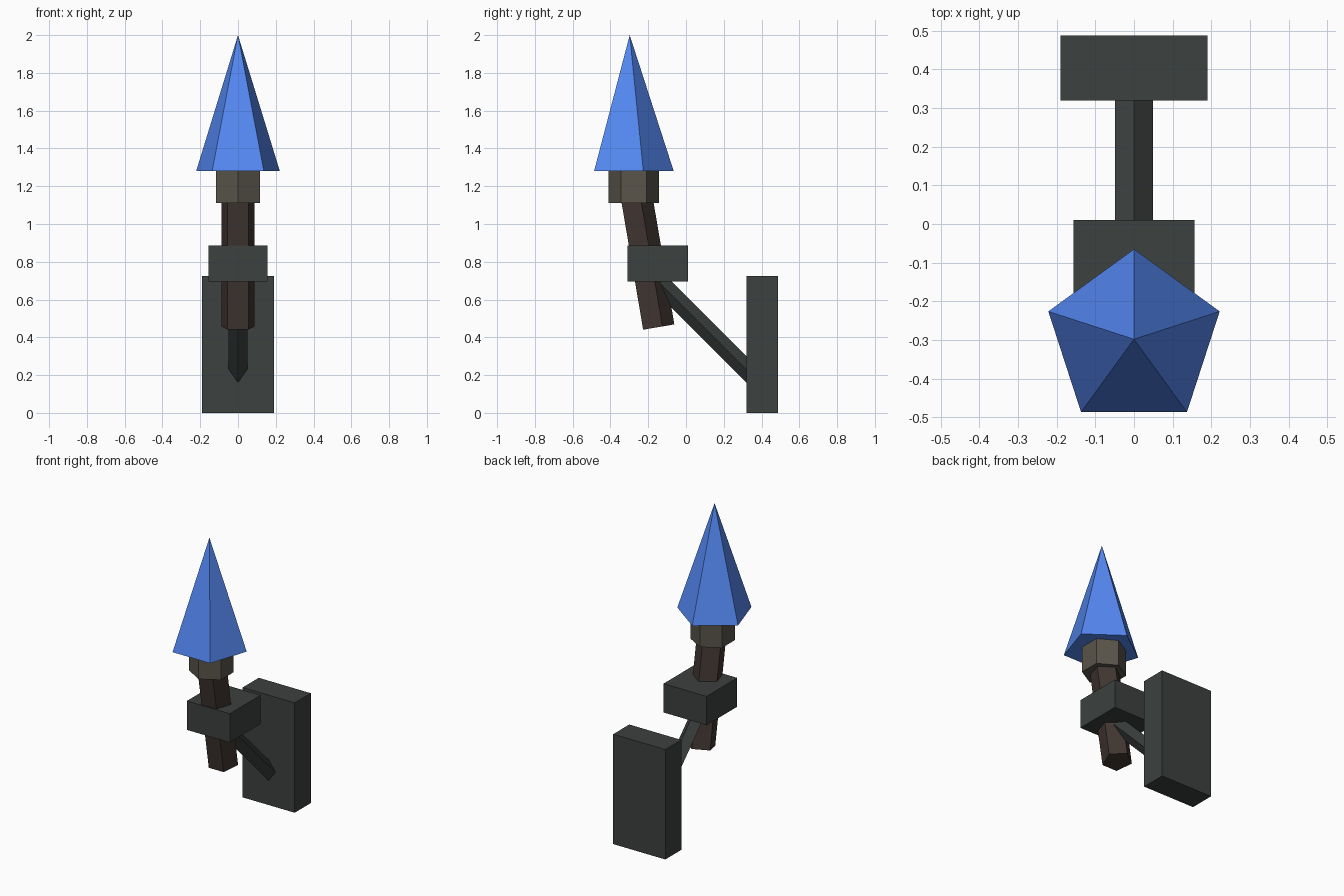
import bpy
from math import radians, pi
from mathutils import Vector

if "Cube" in bpy.data.objects:
    bpy.data.objects.remove(bpy.data.objects["Cube"])


def material(name, rgb):
    m = bpy.data.materials.new(name)
    m.diffuse_color = (*rgb, 1)
    m.use_nodes = True
    m.node_tree.nodes["Principled BSDF"].inputs["Base Color"].default_value = m.diffuse_color
    return m


iron = material("dark_iron", (0.045, 0.052, 0.050))
wood = material("dark_wood", (0.052, 0.036, 0.031))
metal = material("dull_metal", (0.100, 0.090, 0.070))
flame_blue = material("blue_flame", (0.090, 0.250, 0.900))


def finish(name, mat):
    o = bpy.context.object
    o.name = name
    o.data.materials.append(mat)
    return o


def box(name, lo, hi, mat):
    lo, hi = Vector(lo), Vector(hi)
    bpy.ops.mesh.primitive_cube_add(size=1, location=(lo + hi) / 2)
    o = finish(name, mat)
    o.scale = hi - lo
    return o


def prism(name, sides, r, a, b, mat, tip=None):
    """Straight prism or cone from a to b in the x = const plane, one corner towards +y."""
    a, b = Vector(a), Vector(b)
    d = b - a
    bpy.ops.mesh.primitive_cone_add(vertices=sides, radius1=r,
                                    radius2=r if tip is None else tip,
                                    depth=d.length, location=(a + b) / 2)
    o = finish(name, mat)
    # tilt about x only, so the corner direction is kept
    o.rotation_euler.x = Vector((d.z, -d.y)).angle_signed(Vector((1, 0)))
    return o


# Wall plate and the bracket holding the handle
box("wall_plate", (-0.19, 0.32, 0), (0.19, 0.487, 0.725), iron)
box("holder_block", (-0.157, -0.31, 0.695), (0.157, 0.01, 0.885), iron)

# Diagonal square arm, edge up, ends buried in plate and block
prism("support_arm", 4, 0.049, (0, 0.37, 0.18), (0, -0.19, 0.74), iron)

# Leaning five-sided handle
prism("handle", 5, 0.0925, (0, -0.153, 0.453), (0, -0.275, 1.17), wood)

# Six-sided collar and five-sided flame
prism("collar", 6, 0.1335, (0, -0.277, 1.11), (0, -0.277, 1.285), metal)
prism("flame", 5, 0.233, (0, -0.298, 1.28), (0, -0.298, 2.0), flame_blue, tip=0)
